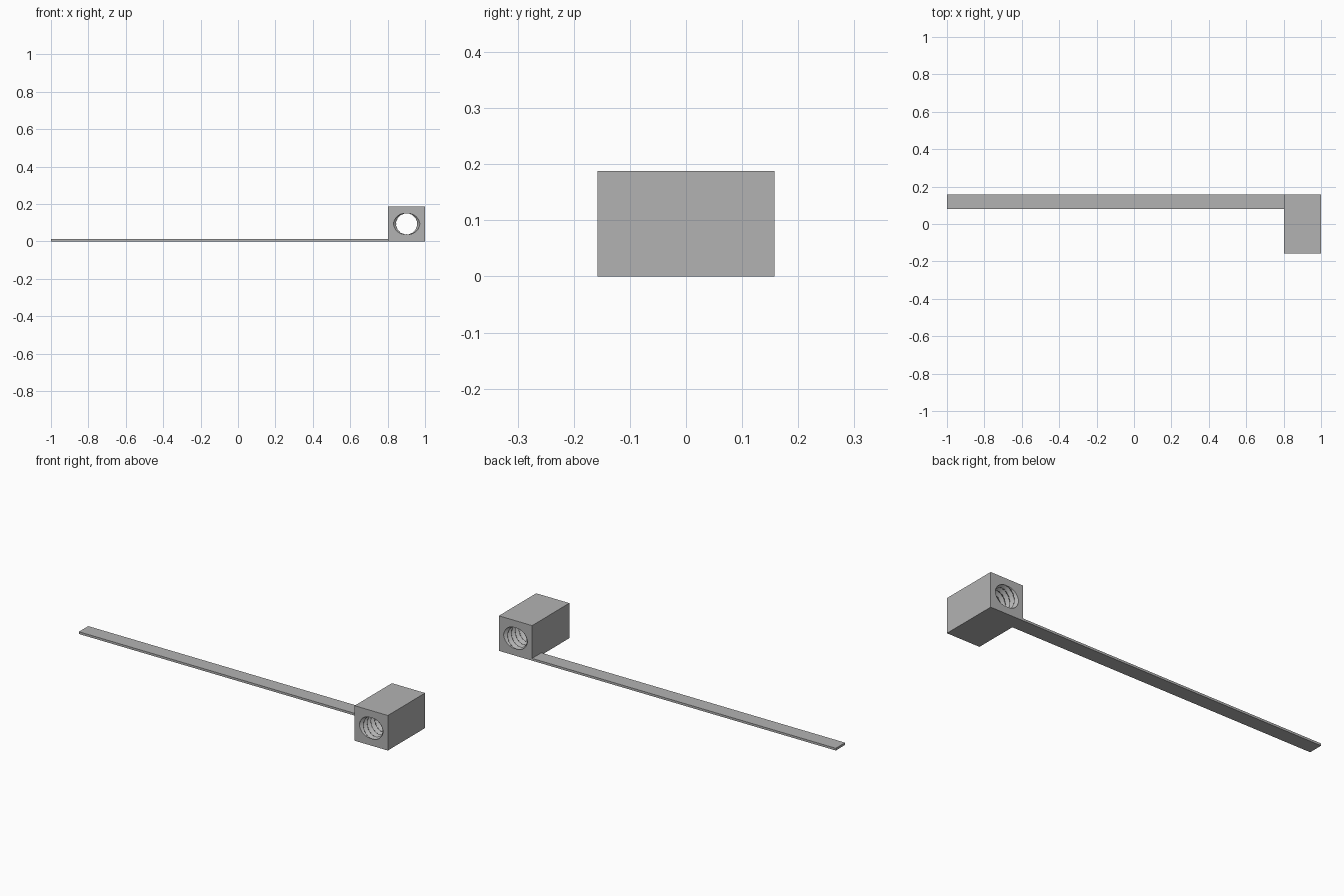
import bpy, bmesh, math

# Remove the default cube
cube = bpy.data.objects.get("Cube")
if cube:
    bpy.data.objects.remove(cube, do_unlink=True)

# Single grey material
grey = bpy.data.materials.new("plain grey")
grey.use_nodes = True
grey.diffuse_color = (0.45, 0.45, 0.45, 1)
grey.node_tree.nodes["Principled BSDF"].inputs["Base Color"].default_value = grey.diffuse_color


def make_object(name, bm):
    bmesh.ops.recalc_face_normals(bm, faces=bm.faces)
    mesh = bpy.data.meshes.new(name)
    bm.to_mesh(mesh)
    bm.free()
    mesh.materials.append(grey)
    obj = bpy.data.objects.new(name, mesh)
    bpy.context.collection.objects.link(obj)
    return obj


X0, X1, DEPTH, HEIGHT = 0.803, 1.0, 0.158, 0.188
CX, CZ = (X0 + X1) / 2, HEIGHT / 2
SEGS, TURNS, STEPS = 64, 10, 8
MINOR, MAJOR = 0.055, 0.071


def box_point(a):
    # Point of the rectangular outline at angle a, corners on the diagonals
    c, s = math.cos(a), math.sin(a)
    k = max(abs(c), abs(s))
    return CX + c / k * (X1 - X0) / 2, CZ + s / k * HEIGHT / 2


def thread_point(a, t):
    # Two-start helical thread with a V profile
    wave = (t * TURNS + a / math.pi) % 1
    r = MINOR + (MAJOR - MINOR) * abs(1 - 2 * wave)
    return CX + r * math.cos(a), CZ + r * math.sin(a)


# Threaded block: rings run along the bore, then back over the outside
bm = bmesh.new()
angles = [2 * math.pi * i / SEGS for i in range(SEGS)]
rings = []
count = TURNS * STEPS
for j in range(count + 1):
    t = j / count
    y = -DEPTH + 2 * DEPTH * t
    points = [thread_point(a, t) for a in angles]
    rings.append([bm.verts.new((x, y, z)) for x, z in points])
for y in (DEPTH, -DEPTH):
    points = [box_point(a) for a in angles]
    rings.append([bm.verts.new((x, y, z)) for x, z in points])
for j, ring in enumerate(rings):
    following = rings[(j + 1) % len(rings)]
    for i in range(SEGS):
        k = (i + 1) % SEGS
        bm.faces.new((ring[i], ring[k], following[k], following[i]))
make_object("threaded_block", bm)

# Long thin strip joined to the rear of the block
bm = bmesh.new()
bmesh.ops.create_cube(bm, size=1)
bmesh.ops.scale(bm, vec=(X0 + 1, DEPTH / 2, 0.012), verts=bm.verts)
bmesh.ops.translate(bm, vec=((X0 - 1) / 2, DEPTH * 0.75, 0.006), verts=bm.verts)
make_object("flat_strip", bm)
